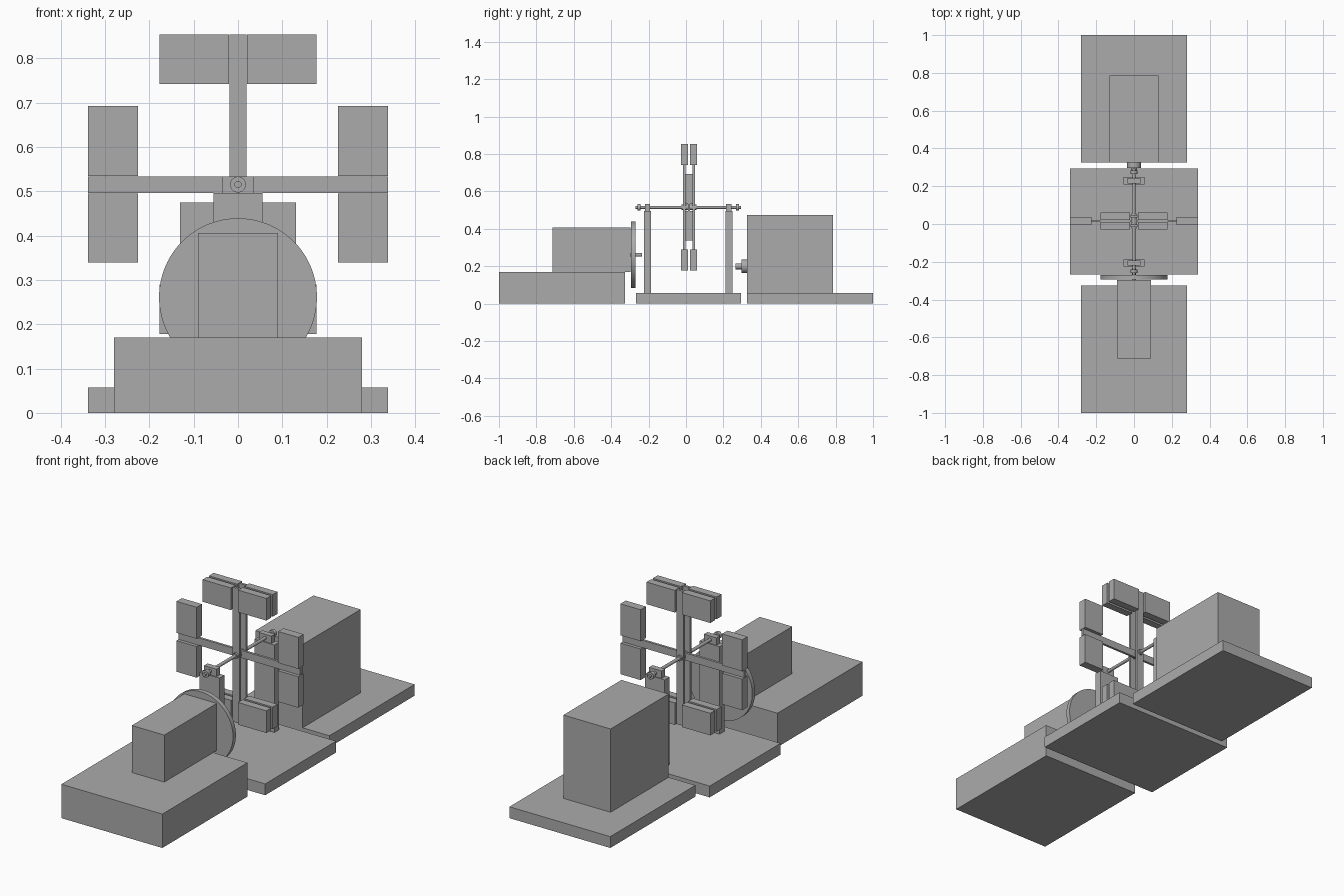
import bpy
import math

if "Cube" in bpy.data.objects:
    bpy.data.objects.remove(bpy.data.objects["Cube"], do_unlink=True)

GREY = (0.41, 0.41, 0.41, 1)
grey = bpy.data.materials.new("plain grey")
grey.use_nodes = True
grey.diffuse_color = GREY
grey.node_tree.nodes["Principled BSDF"].inputs["Base Color"].default_value = GREY


def box(name, x, y, z):
    """Box from (low, high) ranges along each axis."""
    centre = [(r[0] + r[1]) / 2 for r in (x, y, z)]
    bpy.ops.mesh.primitive_cube_add(size=1, location=centre)
    ob = bpy.context.object
    ob.name = name
    ob.scale = [r[1] - r[0] for r in (x, y, z)]
    bpy.ops.object.transform_apply(location=False, rotation=False, scale=True)
    ob.data.materials.append(grey)
    return ob


def rod(name, radius, y, z, sides=24):
    """Cylinder on x = 0 running along y."""
    bpy.ops.mesh.primitive_cylinder_add(
        vertices=sides, radius=radius, depth=y[1] - y[0],
        location=(0, (y[0] + y[1]) / 2, z), rotation=(math.pi / 2, 0, 0))
    ob = bpy.context.object
    ob.name = name
    ob.data.materials.append(grey)
    bpy.ops.object.shade_smooth_by_angle(angle=math.radians(35))
    return ob


def sym(half):
    return (-half, half)


# Three base slabs
box("front_base", sym(0.28), (-1, -0.325), (0, 0.17))
box("middle_base", sym(0.338), (-0.267, 0.295), (0, 0.057))
box("rear_base", sym(0.28), (0.325, 1), (0, 0.057))

# Motor with spinning disc
box("motor_body", sym(0.09), (-0.713, -0.297), (0.17, 0.406))
rod("drive_disc", 0.178, (-0.294, -0.271), 0.261, 96)
rod("disc_shaft", 0.01, (-0.3, -0.235), 0.261)

# Large machine with stub shaft
box("machine_body", sym(0.131), (0.325, 0.785), (0.057, 0.475))
rod("machine_flange", 0.036, (0.297, 0.325), 0.2)
rod("machine_shaft", 0.016, (0.265, 0.3), 0.2)

# Bearing posts and collars
AXLE_Z = 0.515
for end, y0, y1, collar in (("front", -0.225, -0.187, -0.251),
                            ("rear", 0.21, 0.248, 0.275)):
    box(end + "_post", sym(0.055), (y0, y1), (0.057, 0.496))
    box(end + "_bearing_tab", sym(0.035), (y0 + 0.005, y1 - 0.005), (0.496, 0.533))
    rod(end + "_collar", 0.018, (collar - 0.009, collar + 0.009), AXLE_Z)
rod("axle", 0.008, (-0.27, 0.295), AXLE_Z)
rod("rotor_hub", 0.014, (-0.025, 0.055), AXLE_Z)

# Horizontal arm carrying a split paddle at each end
box("horizontal_arm", sym(0.338), (0.01, 0.022), (0.496, 0.533))
for side, xr in (("left", (0.226, 0.338)), ("right", (-0.338, -0.226))):
    box(side + "_upper_paddle", xr, (-0.005, 0.037), (0.534, 0.692))
    box(side + "_lower_paddle", xr, (-0.005, 0.037), (0.339, 0.495))

# Twin vertical arms, each carrying split paddles at top and bottom
for layer, y in (("front", -0.009), ("rear", 0.041)):
    box(layer + "_vertical_arm", sym(0.019), (y - 0.006, y + 0.006), (0.178, 0.853))
    for level, zr in (("top", (0.742, 0.853)), ("bottom", (0.178, 0.289))):
        for side, xr in (("left", (0.02, 0.177)), ("right", (-0.177, -0.02))):
            box("_".join((layer, level, side, "paddle")), xr, (y - 0.019, y + 0.019), zr)
